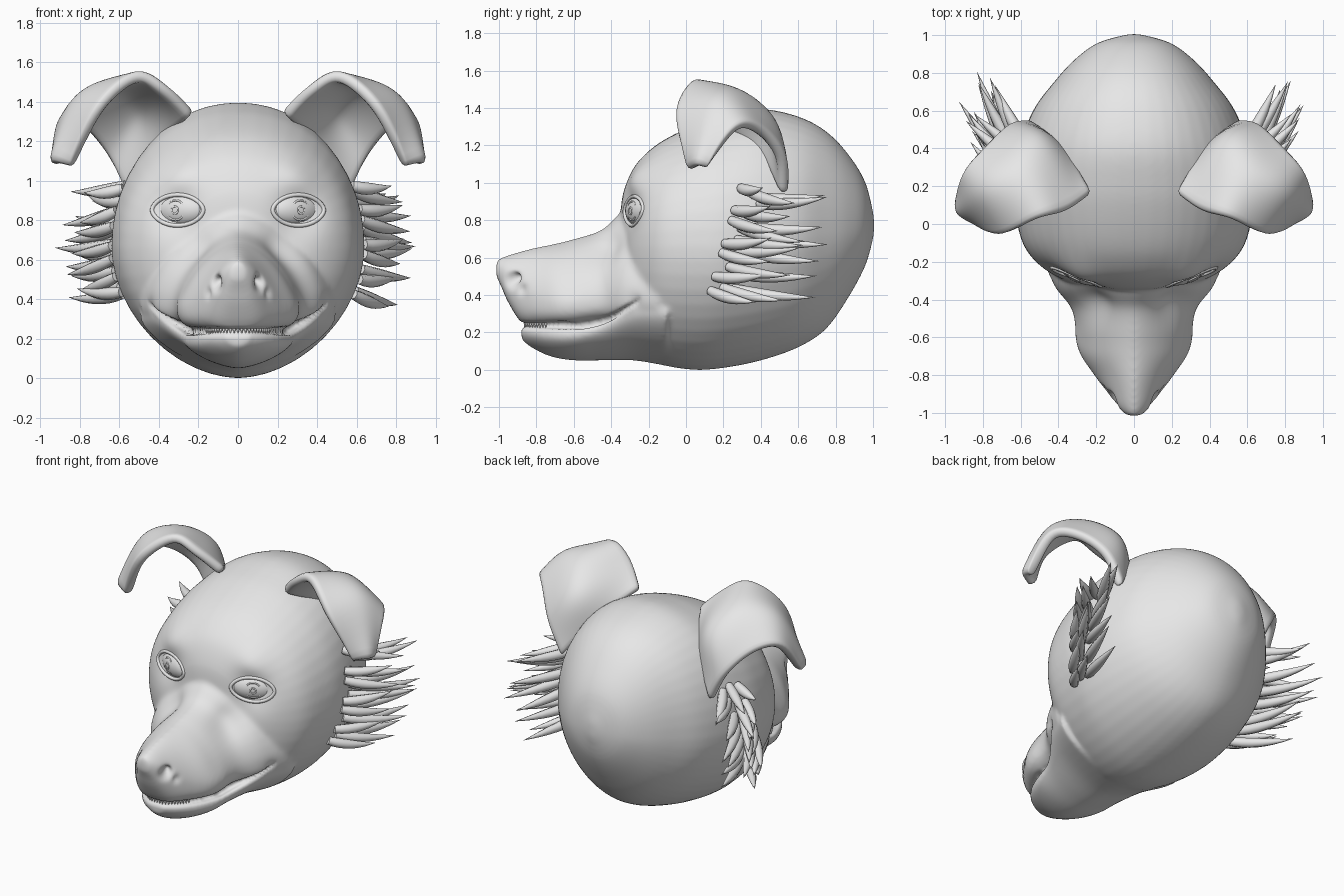
import bpy, bmesh, random
from math import sin, cos, pi, exp, radians
from mathutils import Vector
from mathutils.bvhtree import BVHTree

random.seed(4)
cube = bpy.data.objects.get("Cube")
if cube:
    bpy.data.objects.remove(cube, do_unlink=True)

grey = bpy.data.materials.new("plain_grey")
grey.use_nodes = True
grey.diffuse_color = (0.8, 0.8, 0.8, 1)
grey.node_tree.nodes["Principled BSDF"].inputs["Base Color"].default_value = (0.8, 0.8, 0.8, 1)


def spline(rows, steps):
    """Smooth curve through rows of any length."""
    pts = [Vector(r) for r in rows]
    pts = [pts[0]] + pts + [pts[-1]]
    out = []
    for a, b, c, d in zip(pts, pts[1:], pts[2:], pts[3:]):
        for k in range(steps):
            t = k / steps
            out.append(0.5 * (2 * b + (c - a) * t + (2 * a - 5 * b + 4 * c - d) * t**2
                              + (3 * b - a - 3 * c + d) * t**3))
    return out + [pts[-1]]


def power(v, n):
    return (1 if v >= 0 else -1) * abs(v) ** (2 / n)


def loft(bm, rows, n_up, n_down, sides=48):
    """Rows are y, half width, height of widest point, top, bottom."""
    rings = []
    for y, w, mid, top, low in spline(rows, 5):
        ring = []
        for i in range(sides):
            a = 2 * pi * i / sides
            n = n_up if sin(a) >= 0 else n_down
            h = top - mid if sin(a) >= 0 else mid - low
            ring.append(bm.verts.new((w * power(cos(a), n), y, mid + h * power(sin(a), n))))
        rings.append(ring)
    for p, q in zip(rings, rings[1:]):
        for i in range(sides):
            j = (i + 1) % sides
            bm.faces.new((p[i], p[j], q[j], q[i]))
    bm.faces.new(rings[0])
    bm.faces.new(rings[-1])


def add_object(name, data):
    ob = bpy.data.objects.new(name, data)
    bpy.context.collection.objects.link(ob)
    data.materials.append(grey)
    return ob


def tubes(name, paths, depth, cyclic=False):
    """Each path is a list of (point, relative radius)."""
    cu = bpy.data.curves.new(name, "CURVE")
    cu.dimensions = "3D"
    cu.bevel_depth = depth
    cu.bevel_resolution = 2
    cu.use_fill_caps = True
    for path in paths:
        sp = cu.splines.new("POLY")
        sp.points.add(len(path) - 1)
        sp.use_cyclic_u = cyclic
        for p, (co, r) in zip(sp.points, path):
            p.co = (*co, 1)
            p.radius = r
    return add_object(name, cu)


# Head: skull, muzzle and lower jaw fused into one skin
skull = [(-.35, .14, .66, .84, .3), (-.335, .27, .66, .95, .22), (-.28, .41, .66, 1.08, .12),
         (-.2, .52, .66, 1.17, .06), (-.1, .59, .66, 1.24, .02), (.05, .628, .66, 1.31, 0),
         (.2, .64, .66, 1.36, .01), (.4, .608, .68, 1.395, .05), (.6, .535, .7, 1.355, .12),
         (.75, .425, .72, 1.275, .22), (.87, .315, .74, 1.15, .39), (.96, .19, .76, 1.0, .56),
         (1.005, .03, .77, .82, .72)]
muzzle = [(-.15, .5, .42, .88, .22), (-.33, .42, .42, .85, .24), (-.45, .33, .39, .75, .25),
          (-.6, .3, .36, .7, .23), (-.7, .275, .36, .675, .233), (-.8, .21, .38, .655, .24),
          (-.88, .15, .44, .635, .255), (-.95, .1, .5, .615, .36), (-.99, .065, .53, .6, .45),
          (-1.015, .035, .545, .585, .5)]
jaw = [(-.1, .5, .3, .38, .02), (-.28, .42, .3, .37, .05), (-.45, .31, .22, .27, .05),
       (-.6, .265, .18, .25, .05), (-.72, .215, .18, .25, .07), (-.82, .14, .19, .25, .115),
       (-.88, .06, .2, .25, .16)]
bm = bmesh.new()
loft(bm, skull, 2.1, 1.85)
loft(bm, muzzle, 1.6, 3.2)
loft(bm, jaw, 4, 1.5)
bmesh.ops.recalc_face_normals(bm, faces=bm.faces)
me = bpy.data.meshes.new("head_base")
bm.to_mesh(me)
bm.free()
head = add_object("head", me)
rm = head.modifiers.new("fuse", "REMESH")
rm.mode = "VOXEL"
rm.voxel_size = 0.012
sm = head.modifiers.new("soften", "SMOOTH")
sm.factor = 0.5
sm.iterations = 18
skin = bpy.data.meshes.new_from_object(head.evaluated_get(bpy.context.evaluated_depsgraph_get()))
head.modifiers.clear()
head.data = skin
if not skin.materials:
    skin.materials.append(grey)

# Soft dents and swellings: centre, radius, push
marks = [((.3, -.28, .84), .12, (0, .045, 0)),       # eye socket
         ((.3, -.25, 1.02), .12, (0, -.03, 0)),      # brow
         ((.22, -.42, .66), .11, (-.03, .03, 0)),    # beside the bridge
         ((.1, -.92, .48), .033, (-.04, .06, .02)),  # nostril
         ((.13, -.86, .43), .025, (-.035, .02, 0)),  # nostril wing
         ((.41, -.26, .37), .035, (-.02, .02, 0)),   # corner of the mouth
         ((.26, -.62, .35), .08, (.012, 0, 0))]      # lip
bm = bmesh.new()
bm.from_mesh(skin)
bm.normal_update()
moved = []
for v in bm.verts:
    shift = Vector()
    for c, r, push in marks:
        for s in (1, -1):
            d = (v.co - Vector((s * c[0], c[1], c[2]))).length / r
            if d < 3:
                shift += Vector((s * push[0], push[1], push[2])) * exp(-d * d)
    # Groove of the closed mouth
    line = .238 + 1.15 * max(0, v.co.y + .6) ** 2
    fade = min(1, max(0, (-.24 - v.co.y) / .08))
    shift -= v.normal * .03 * fade * exp(-((v.co.z - line) / .014) ** 2)
    moved.append(v.co + shift)
for v, co in zip(bm.verts, moved):
    v.co = co
for f in bm.faces:
    f.smooth = True
    f.material_index = 0
bm.to_mesh(skin)
tree = BVHTree.FromBMesh(bm)
bm.free()


def on_head(origin, direction):
    return tree.ray_cast(Vector(origin), Vector(direction))[0]


def finish(ob, name):
    ob.name = name
    ob.data.materials.append(grey)
    ob.data.shade_smooth()


# Ear sheet: front edge, middle and back edge, from root to tip
ear_lines = [[(.23, .16, 1.34), (.36, .07, 1.46), (.51, .03, 1.53), (.7, -.05, 1.36), (.84, .03, 1.07)],
             [(.39, .39, 1.18), (.49, .43, 1.35), (.63, .28, 1.47), (.8, .15, 1.41), (.925, .06, 1.09)],
             [(.56, .53, .94), (.66, .51, 1.13), (.78, .4, 1.27), (.89, .27, 1.29), (.92, .11, 1.08)]]

for s, side in ((1, "left"), (-1, "right")):
    # Ear
    lines = [spline(line, 4) for line in ear_lines]
    bm = bmesh.new()
    grid = [[bm.verts.new((s * p.x, p.y, p.z)) for p in spline(row, 5)] for row in zip(*lines)]
    for p, q in zip(grid, grid[1:]):
        for i in range(len(p) - 1):
            bm.faces.new((p[i], p[i + 1], q[i + 1], q[i]))
    me = bpy.data.meshes.new(side + "_ear")
    bm.to_mesh(me)
    bm.free()
    ear = add_object(side + "_ear", me)
    me.shade_smooth()
    so = ear.modifiers.new("thickness", "SOLIDIFY")
    so.thickness = 0.06
    so.offset = 0
    ear.modifiers.new("round", "SUBSURF").levels = 1
    ear.modifiers["round"].render_levels = 1

    # Eyeball with raised iris and pupil
    yaw = s * radians(27)
    out = Vector((sin(yaw), -cos(yaw), 0))
    spot = on_head((s * .305, -2, .85), (0, 1, 0)) - out * .035
    bpy.ops.mesh.primitive_uv_sphere_add(segments=32, ring_count=20, radius=1, location=spot, rotation=(0, 0, yaw))
    eye = bpy.context.object
    eye.scale = (.14, .07, .085)
    finish(eye, side + "_eyeball")
    for ring, r, off in (("iris", .05, .058), ("pupil", .018, .067)):
        bpy.ops.mesh.primitive_torus_add(major_radius=r, minor_radius=.005, major_segments=32, minor_segments=8,
                                         location=spot + out * off, rotation=(pi / 2, 0, yaw))
        finish(bpy.context.object, side + "_" + ring)

    # Thin eyelid rim laid on the skin
    rim = []
    for i in range(40):
        a = 2 * pi * i / 40
        x, z = .305 + .13 * cos(a), .85 + .078 * power(sin(a), 1.7)
        rim.append((on_head((s * x, -2, z), (0, 1, 0)), 1))
    tubes(side + "_eyelid", [rim], .011, True)

    # Cheek fur: three fans of curved locks
    locks = []
    for col, (tip_x, tip_y) in enumerate(((.83, .46), (.87, .6), (.79, .76))):
        for row in range(7):
            z = .44 + .085 * row + random.uniform(-.03, .03)
            y = .13 + .3 * (z - .43) + .06 * col
            root = on_head((s * 2, y, z), (-s, 0, 0))
            bulge = 1 - abs(row - 3.3) / 4
            tip = Vector((s * (tip_x - .06 + .1 * bulge + random.uniform(-.03, .03)),
                          tip_y - .1 + .13 * bulge + random.uniform(-.04, .04),
                          z + random.uniform(-.08, .04)))
            bend = root.lerp(tip, .4) + Vector((s * .02, 0, -.03))
            path = []
            for k in range(9):
                t = k / 8
                co = root * (1 - t) ** 2 + bend * 2 * t * (1 - t) + tip * t * t
                path.append((co, (.55 + 1.6 * t) * (1 - t) ** 1.1 + .01))
            locks.append(path)
    tubes(side + "_cheek_fur", locks, .045)

# Small teeth seated in the front of the mouth groove
teeth = []
for i in range(23):
    a = radians(-66 + 6 * i)
    way = Vector((sin(a), -cos(a), 0))
    top = on_head(Vector((0, -.68, .25)) + way, -way)
    teeth.append([(top, 1), (top + way * .004 - Vector((0, 0, .03)), .1)])
tubes("teeth", teeth, .008)
